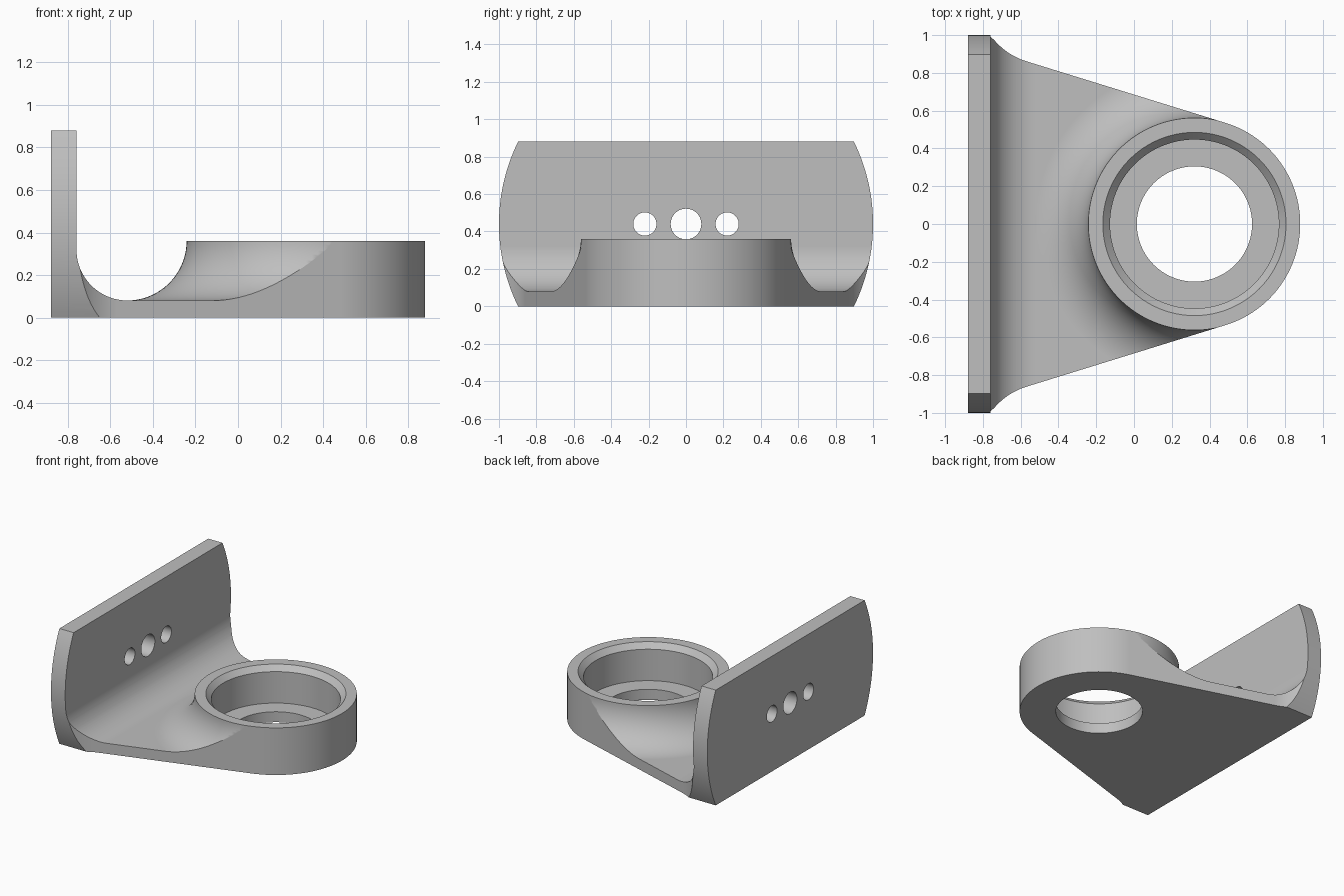
import bpy, bmesh
from math import sin, cos, pi, atan2, radians
from mathutils import Vector

cube = bpy.data.objects.get("Cube")
if cube:
    bpy.data.objects.remove(cube)

RING_X, RING_R, RING_TOP = 0.32, 0.56, 0.36
BASE_Z, PLATE_X, PLATE_TOP = 0.08, -0.76, 0.88
MID_Z = PLATE_TOP / 2

grey = bpy.data.materials.new("satin grey")
grey.use_nodes = True
grey.diffuse_color = (0.52, 0.52, 0.52, 1)
grey.node_tree.nodes["Principled BSDF"].inputs["Base Color"].default_value = (0.52, 0.52, 0.52, 1)


def arc(cx, cy, r, start, end, n):
    """Points on an arc, angles in radians."""
    angles = [start + (end - start) * i / n for i in range(n + 1)]
    return [(cx + r * cos(a), cy + r * sin(a)) for a in angles]


def finish(bm, name):
    bmesh.ops.recalc_face_normals(bm, faces=bm.faces)
    mesh = bpy.data.meshes.new(name)
    bm.to_mesh(mesh)
    bm.free()
    mesh.materials.append(grey)
    obj = bpy.data.objects.new(name, mesh)
    bpy.context.collection.objects.link(obj)
    return obj


def prism(name, points, axis, lo, hi):
    """Extrude a 2D outline along an axis from lo to hi."""
    place = {"x": lambda u, v, t: (t, u, v),
             "y": lambda u, v, t: (u, t, v),
             "z": lambda u, v, t: (u, v, t)}[axis]
    bm = bmesh.new()
    face = bm.faces.new([bm.verts.new(place(u, v, lo)) for u, v in points])
    move = Vector(place(0, 0, hi - lo))
    new = bmesh.ops.extrude_face_region(bm, geom=[face])["geom"]
    bmesh.ops.translate(bm, vec=move, verts=[g for g in new if isinstance(g, bmesh.types.BMVert)])
    return finish(bm, name)


def lathe(name, profile, steps=128):
    """Revolve an (r, z) profile about the ring axis and cap both ends."""
    bm = bmesh.new()
    rows = [[bm.verts.new((RING_X + x, y, z)) for x, y in arc(0, 0, r, 0, 2 * pi, steps)[:-1]]
            for r, z in profile]
    for a, b in zip(rows, rows[1:]):
        for i in range(steps):
            j = (i + 1) % steps
            bm.faces.new((a[i], a[j], b[j], b[i]))
    bm.faces.new(rows[0])
    bm.faces.new(rows[-1])
    return finish(bm, name)


def combine(target, tool, operation):
    mod = target.modifiers.new(operation.lower(), "BOOLEAN")
    mod.operation, mod.solver, mod.object = operation, "EXACT", tool
    bpy.context.view_layer.objects.active = target
    bpy.ops.object.modifier_apply(modifier=mod.name)
    bpy.data.objects.remove(tool)


# Upright plate, its concave root and the floor slab
root = 0.24
side = [(-0.88, 0), (0.95, 0), (0.95, BASE_Z)]
side += arc(PLATE_X + root, BASE_Z + root, root, -pi / 2, -pi, 24)
side += [(PLATE_X, PLATE_TOP), (-0.88, PLATE_TOP)]
bracket = prism("bearing_bracket", side, "y", -1.1, 1.1)

# Flared ring boss
flare_r = RING_TOP - BASE_Z
rim = RING_R + 0.002
flare = [(rim + flare_r, 0)]
flare += arc(rim + flare_r, RING_TOP, flare_r, -pi / 2, -pi, 28)
combine(bracket, lathe("ring_flare", flare), "UNION")

# Plan outline: tangent sides around the ring, curving out to the plate
lean = 0.3
normal = Vector((sin(lean), cos(lean)))
tangent = Vector((RING_X, 0)) + normal * RING_R
along = Vector((-cos(lean), sin(lean)))
meet = tangent + along * ((tangent.x + 0.57) / cos(lean))
corner = Vector((PLATE_X, 1.0))
gap = corner - meet
sweep_r = gap.length_squared / (2 * gap.dot(normal))
hub = meet + normal * sweep_r
a0 = atan2(-normal.y, -normal.x)
a1 = atan2(corner.y - hub.y, corner.x - hub.x)
if a1 > 0:
    a1 -= 2 * pi
half = [(-1, 1.2), (PLATE_X, 1.2)] + arc(hub.x, hub.y, sweep_r, a1, a0, 16)
nose = arc(RING_X, 0, RING_R, pi / 2 - lean, lean - pi / 2, 80)
outline = half + nose + [(x, -y) for x, y in reversed(half)]
combine(bracket, prism("plan_outline", outline, "z", -0.2, 1.2), "INTERSECT")

# Rounded ends of the plate
combine(bracket, prism("rounded_ends", arc(0, MID_Z, 1, 0, 2 * pi, 180)[:-1], "x", -1.2, 1.2),
        "INTERSECT")

# Stepped bore with a chamfered mouth
bore = [(0.305, -0.1), (0.305, BASE_Z), (0.447, BASE_Z), (0.447, RING_TOP - 0.04),
        (0.485, RING_TOP), (0.485, RING_TOP + 0.1)]
combine(bracket, lathe("stepped_bore", bore), "DIFFERENCE")

# Three holes through the plate
for y, r in ((-0.22, 0.062), (0, 0.082), (0.22, 0.062)):
    hole = arc(y, MID_Z, r, 0, 2 * pi, 40)[:-1]
    combine(bracket, prism("plate_hole", hole, "x", -1, -0.6), "DIFFERENCE")

# Smooth the curved walls and keep the edges crisp
bpy.ops.object.select_all(action="DESELECT")
bracket.select_set(True)
bpy.context.view_layer.objects.active = bracket
bpy.ops.object.shade_smooth_by_angle(angle=radians(25))
weighted = bracket.modifiers.new("weighted_normals", "WEIGHTED_NORMAL")
weighted.keep_sharp = True
